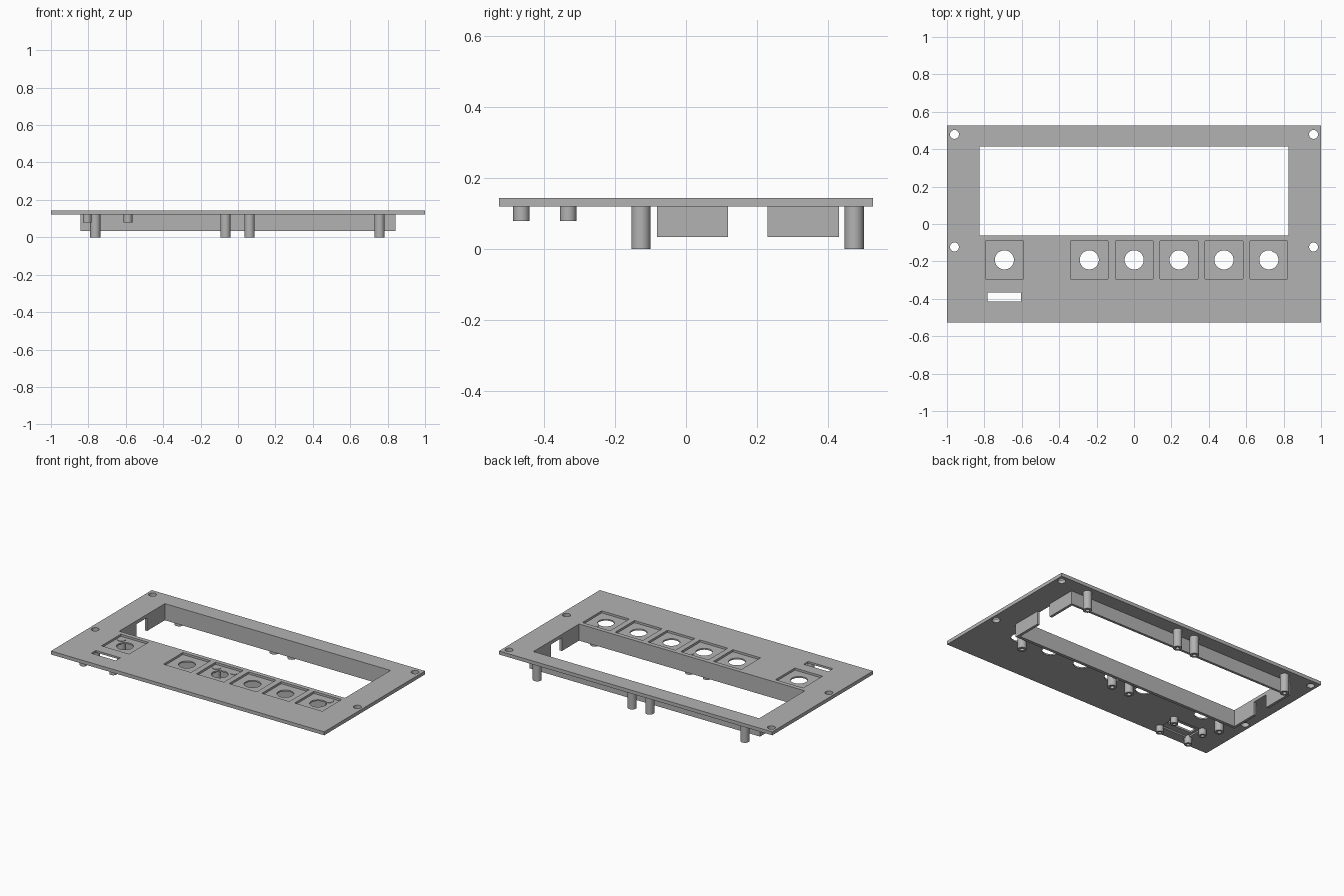
import bpy, bmesh
from mathutils import Matrix, Vector

cube = bpy.data.objects.get("Cube")
if cube:
    bpy.data.objects.remove(cube, do_unlink=True)

GREY = bpy.data.materials.new("plain grey")
GREY.use_nodes = True
GREY.diffuse_color = (0.45, 0.45, 0.45, 1)
GREY.node_tree.nodes["Principled BSDF"].inputs["Base Color"].default_value = (0.45, 0.45, 0.45, 1)

TOP, UNDER, WALL_END = 0.144, 0.121, 0.034
FLOOR = 0.13     # level of the button recess floors


def finish(name, bm):
    mesh = bpy.data.meshes.new(name)
    bm.to_mesh(mesh)
    bm.free()
    mesh.materials.append(GREY)
    ob = bpy.data.objects.new(name, mesh)
    bpy.context.collection.objects.link(ob)
    return ob


def box(name, x0, x1, y0, y1, z0, z1):
    bm = bmesh.new()
    size = Matrix.Diagonal((x1 - x0, y1 - y0, z1 - z0, 1))
    mid = Vector((x0 + x1, y0 + y1, z0 + z1)) / 2
    bmesh.ops.create_cube(bm, size=1, matrix=Matrix.Translation(mid) @ size)
    return finish(name, bm)


def rod(name, x, y, r, z0, z1, sides=32):
    bm = bmesh.new()
    bmesh.ops.create_cone(bm, cap_ends=True, segments=sides, radius1=r, radius2=r,
                          depth=z1 - z0, matrix=Matrix.Translation((x, y, (z0 + z1) / 2)))
    return finish(name, bm)


def cut(target, cutters):
    for c in cutters:
        mod = target.modifiers.new("cut", "BOOLEAN")
        mod.operation, mod.solver, mod.object = "DIFFERENCE", "EXACT", c
        bpy.context.view_layer.objects.active = target
        bpy.ops.object.modifier_apply(modifier=mod.name)
        bpy.data.objects.remove(c, do_unlink=True)


def smooth(ob):
    bpy.ops.object.select_all(action="DESELECT")
    ob.select_set(True)
    bpy.context.view_layer.objects.active = ob
    bpy.ops.object.shade_smooth_by_angle()


# Front plate with display window, button recesses, slot and screw holes
plate = box("front_plate", -1, 1, -0.527, 0.527, UNDER, TOP)
cutters = [box("window_cutter", -0.826, 0.826, -0.062, 0.415, 0, 1),
           box("slot_cutter", -0.784, -0.604, -0.415, -0.367, 0, 1),
           box("pocket_cutter", -0.8, -0.59, -0.46, -0.335, 0, 0.131)]
for x in (-0.693, -0.239, 0.001, 0.241, 0.481, 0.721):
    cutters.append(box("recess_cutter", x - 0.101, x + 0.101, -0.293, -0.091, FLOOR, 1))
    cutters.append(rod("button_hole_cutter", x, -0.192, 0.051, 0, 1, 48))
for x in (-0.96, 0.96):
    for y in (-0.123, 0.479):
        cutters.append(rod("screw_hole_cutter", x, y, 0.024, 0, 1))
cut(plate, cutters)
smooth(plate)

# Wall around the window, open in the middle of both short sides
wall = box("window_wall", -0.843, 0.843, -0.082, 0.431, WALL_END, UNDER)
cut(wall, [box("inside_cutter", -0.826, 0.826, -0.062, 0.415, -1, 1),
           box("gap_cutter", -2, 2, 0.118, 0.23, -1, 1)])


def standoffs(name, xs, ys, r, bore, z0):
    for x in xs:
        for y in ys:
            post = rod(name, x, y, r, z0, 0.133)
            cut(post, [rod("bore_cutter", x, y, bore, z0 - 0.1, UNDER)])
            smooth(post)


# Hollow standoffs for the display and for the small connector board
standoffs("display_standoff", (-0.763, -0.067, 0.062, 0.757), (-0.127, 0.474), 0.027, 0.013, 0)
standoffs("connector_standoff", (-0.806, -0.588), (-0.464, -0.332), 0.023, 0.011, 0.08)
